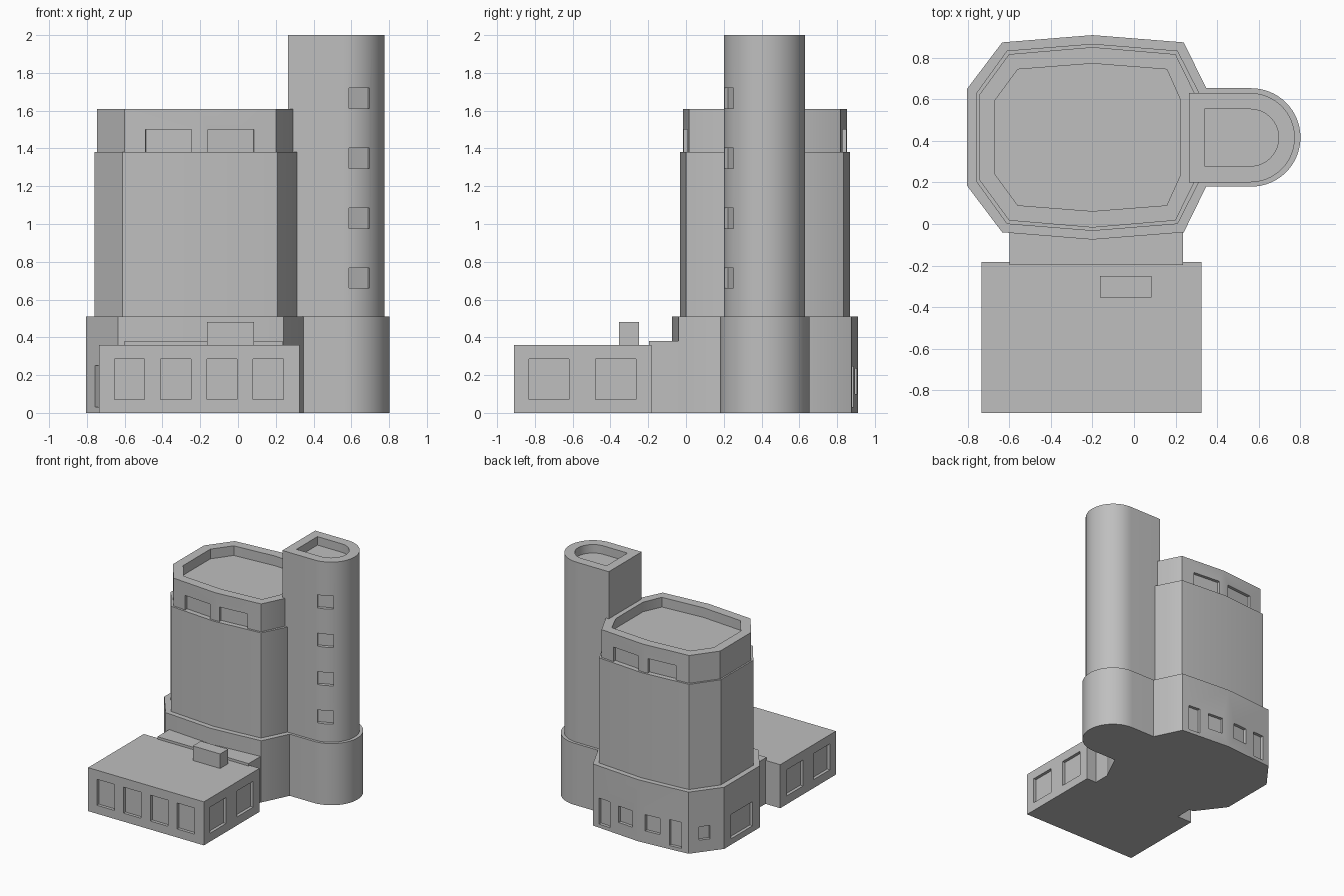
import bpy, bmesh, math
from mathutils import Vector

if "Cube" in bpy.data.objects:
    bpy.data.objects.remove(bpy.data.objects["Cube"])

mat = bpy.data.materials.new("concrete grey")
mat.diffuse_color = (0.52, 0.52, 0.52, 1)
mat.use_nodes = True
mat.node_tree.nodes["Principled BSDF"].inputs["Base Color"].default_value = mat.diffuse_color


def add_prism(bm, pts, z0, z1):
    """Extrude a counter-clockwise outline from z0 to z1."""
    lo = [bm.verts.new((x, y, z0)) for x, y in pts]
    hi = [bm.verts.new((x, y, z1)) for x, y in pts]
    bm.faces.new(lo[::-1])
    bm.faces.new(hi)
    n = len(pts)
    for i in range(n):
        j = (i + 1) % n
        bm.faces.new((lo[i], lo[j], hi[j], hi[i]))


def rect(x0, x1, y0, y1):
    return [(x0, y0), (x1, y0), (x1, y1), (x0, y1)]


def d_shape(x0, cx, cy, r, n=32):
    """Square on the left, half round on the right."""
    arc = [(cx + r * math.sin(math.pi * i / n), cy - r * math.cos(math.pi * i / n))
           for i in range(n + 1)]
    return [(x0, cy - r)] + arc + [(x0, cy + r)]


def opening(p, q, a, b, z0, z1, depth=0.025):
    """Cutter outline for a recess between distances a and b along wall p-q."""
    p, q = Vector(p), Vector(q)
    d = (q - p).normalized()
    out = Vector((d.y, -d.x))
    s, e = p + d * a, p + d * b
    return [tuple(s + out * .03), tuple(e + out * .03),
            tuple(e - out * depth), tuple(s - out * depth)], z0, z1


def mesh_object(name, prisms):
    bm = bmesh.new()
    for pts, z0, z1 in prisms:
        add_prism(bm, pts, z0, z1)
    bmesh.ops.recalc_face_normals(bm, faces=bm.faces)
    me = bpy.data.meshes.new(name)
    bm.to_mesh(me)
    bm.free()
    ob = bpy.data.objects.new(name, me)
    bpy.context.collection.objects.link(ob)
    me.materials.append(mat)
    return ob


def part(name, pts, z0, z1, cuts=()):
    ob = mesh_object(name, [(pts, z0, z1)])
    bpy.ops.object.select_all(action='DESELECT')
    bpy.context.view_layer.objects.active = ob
    ob.select_set(True)
    if cuts:
        cutter = mesh_object(name + "_cutter", cuts)
        cutter.hide_render = True
        mod = ob.modifiers.new("openings", 'BOOLEAN')
        mod.operation, mod.solver, mod.object = 'DIFFERENCE', 'EXACT', cutter
        bpy.ops.object.modifier_apply(modifier=mod.name)
        bpy.data.objects.remove(cutter)
    bpy.ops.object.shade_smooth_by_angle(angle=math.radians(30))
    return ob


def octagon(xl, xfl, xfr, xr, yf, yc, ys):
    """Ten-sided tower plan, mirrored front to back about y = 0.417."""
    front = [(xl, ys), (xfl, yc), (-.2, yf), (xfr, yc), (xr, ys)]
    return front + [(x, .835 - y) for x, y in front[::-1]]


# Ground storey of the main tower, with doors and windows
base = octagon(-.805, -.635, .24, .35, -.075, -.04, .185)
back_r, back_m, back_l, left_b, left_f = base[6], base[7], base[8], base[9], base[0]
cuts = [opening(back_r, back_m, .06, .165, .03, .245),
        opening(back_r, back_m, .25, .385, .1, .235),
        opening(back_m, back_l, .06, .19, .1, .235),
        opening(back_m, back_l, .27, .375, .03, .245),
        opening(back_l, left_b, .085, .17, .1, .21),
        opening(left_b, left_f, .09, .37, .05, .25),
        opening(left_f, base[1], .08, .2, .03, .25)]
part("tower_base", base, 0, .51, cuts)

# Main shaft
part("tower_shaft", octagon(-.76, -.612, .21, .315, -.033, 0, .205), .51, 1.38)

# Top storey with sunken roof and paired windows front and back
top = octagon(-.747, -.602, .2, .297, -.017, .017, .215)
cuts = [(octagon(-.67, -.56, .158, .225, .062, .09, .24), 1.53, 1.7)]
for p, q, a, b in ((top[1], top[2], .112, .358), (top[2], top[3], .04, .285),
                   (top[6], top[7], .115, .36), (top[7], top[8], .045, .29)):
    cuts.append(opening(p, q, a, b, 1.37, 1.5))
part("tower_top", top, 1.38, 1.61, cuts)

# Round-ended stair tower, its plinth, sunken roof and window column
part("stair_base", d_shape(.2, .565, .417, .237), 0, .51)
cx, cy, r = .56, .416, .215
cuts = [(d_shape(.34, cx, cy, .137), 1.93, 2.1)]
ang = math.radians(23.5)
d = Vector((math.cos(ang), math.sin(ang)))
mid = Vector((cx + r * math.sin(ang), cy - r * math.cos(ang)))
for i in range(4):
    z = .66 + .317 * i
    cuts.append(opening(mid - d * .06, mid + d * .06, 0, .12, z, z + .108, .03))
part("stair_tower", d_shape(.265, cx, cy, r), .51, 2, cuts)

# Low front wing with windows on three sides
x0, x1, y0, y1 = -.735, .325, -.91, -.182
wing = rect(x0, x1, y0, y1)
cuts = [opening(wing[0], wing[1], .08 + .245 * i, .24 + .245 * i, .07, .285)
        for i in range(4)]
for a, b in ((.08, .29), (.43, .645)):
    cuts.append(opening(wing[1], wing[2], a, b, .07, .285))
    cuts.append(opening(wing[3], wing[0], .728 - b, .728 - a, .07, .285))
part("front_wing", wing, 0, .36, cuts)

# Link to the tower and rooftop box
part("link", rect(-.6, .235, -.197, .1), 0, .38)
part("roof_box", rect(-.165, .085, -.355, -.25), .35, .48)
